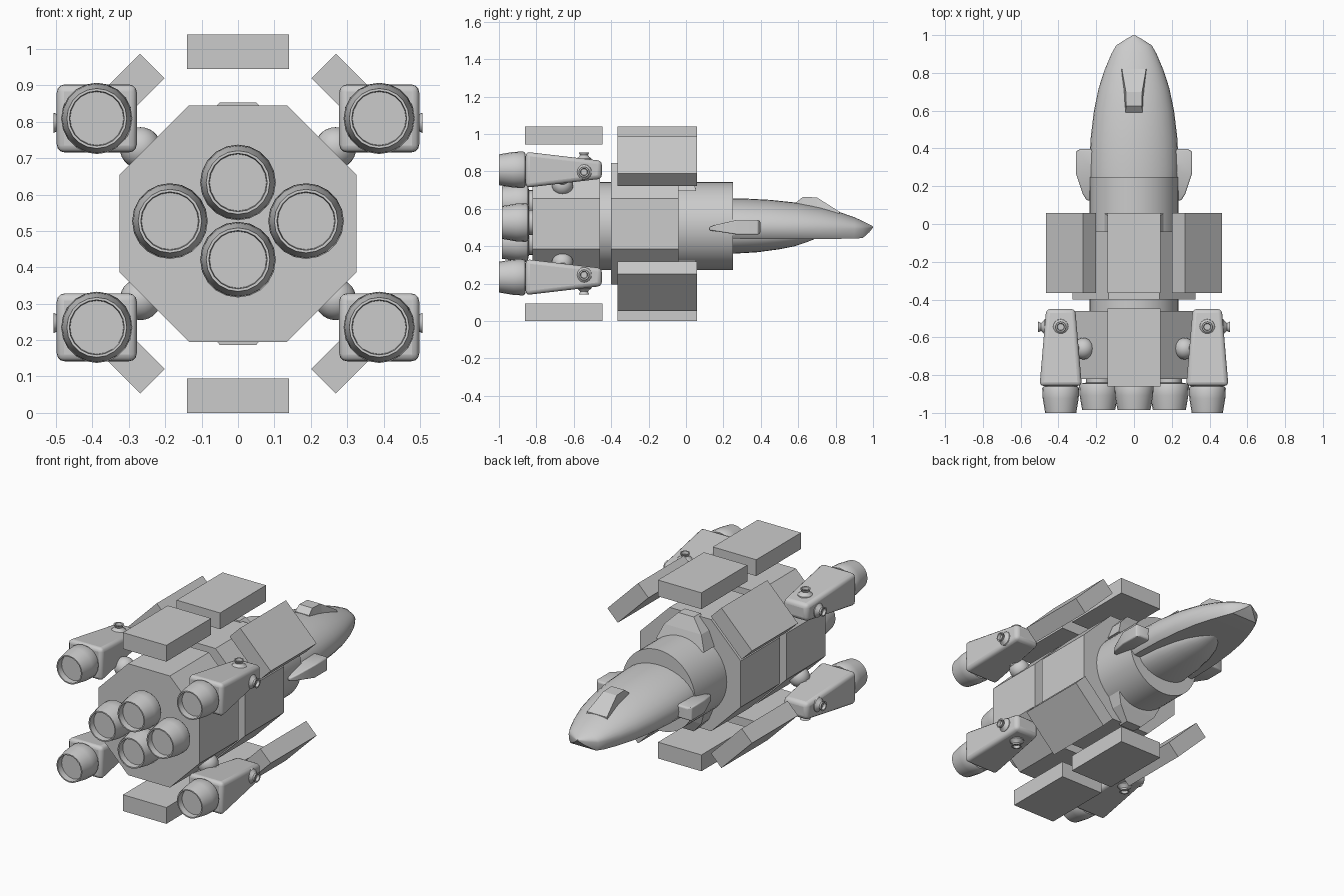
import bpy, bmesh, math
from mathutils import Matrix, Vector

if "Cube" in bpy.data.objects:
    bpy.data.objects.remove(bpy.data.objects["Cube"])

CZ = 0.52        # axis height of octagons and panels
CORE_Z = 0.508   # axis height of the core tube


def finish(name, bm, smooth=None, bevel=0):
    bmesh.ops.recalc_face_normals(bm, faces=bm.faces)
    me = bpy.data.meshes.new(name)
    bm.to_mesh(me)
    bm.free()
    ob = bpy.data.objects.new(name, me)
    bpy.context.collection.objects.link(ob)
    if bevel:
        m = ob.modifiers.new("bevel", 'BEVEL')
        m.width, m.segments = bevel, 3
    if smooth:
        bpy.ops.object.select_all(action='DESELECT')
        bpy.context.view_layer.objects.active = ob
        ob.select_set(True)
        bpy.ops.object.shade_smooth_by_angle(angle=math.radians(smooth))
    return ob


def loft(name, rings, smooth=None, bevel=0):
    """Skin a list of equal-length point rings and cap both ends."""
    bm = bmesh.new()
    vs = [[bm.verts.new(p) for p in r] for r in rings]
    n = len(rings[0])
    for a, b in zip(vs, vs[1:]):
        for i in range(n):
            j = (i + 1) % n
            bm.faces.new((a[i], a[j], b[j], b[i]))
    bm.faces.new(vs[0])
    bm.faces.new(vs[-1])
    return finish(name, bm, smooth, bevel)


def turned(name, base, axis, profile, n=24, phase=0.0, smooth=35):
    """Solid of (distance along axis, radius) pairs."""
    rot = Vector((0, 0, 1)).rotation_difference(Vector(axis)).to_matrix()
    rings = []
    for d, r in profile:
        rings.append([Vector(base) + rot @ Vector((r * math.cos(phase + math.tau * i / n),
                      r * math.sin(phase + math.tau * i / n), d)) for i in range(n)])
    return loft(name, rings, smooth)


def rect(y, x0, x1, z0, z1):
    return [(x0, y, z0), (x1, y, z0), (x1, y, z1), (x0, y, z1)]


# Core tube and the two octagonal hull blocks
turned("core_tube", (0, 0, CORE_Z), (0, 1, 0), [(-0.8, 0.235), (0.25, 0.235)], 48)
R8 = 0.325 / math.cos(math.pi / 8)
for name, y0, y1 in (("rear_octagon", -0.82, -0.46), ("mid_octagon", -0.40, -0.04)):
    turned(name, (0, 0, CZ), (0, 1, 0), [(y0, R8), (y1, R8)], 8, math.pi / 8, None)


# Floating armour panels around the axis
def panel(name, angle, y0, y1):
    m = Matrix.Translation((0, 0, CZ)) @ Matrix.Rotation(math.radians(angle), 4, 'Y')
    loft(name, [[m @ Vector(p) for p in rect(y, -0.14, 0.14, 0.425, 0.52)] for y in (y0, y1)])


for a in (0, 45, 135, 180, 225, 315):
    panel(f"front_panel_{a}", a, -0.365, 0.058)
for a in (0, 180):
    panel(f"rear_panel_{a}", a, -0.86, -0.447)

# Tapered brackets joining octagon and core, top and bottom
for s, tag in ((1, "top"), (-1, "bottom")):
    loft(f"{tag}_bracket", [
        [(-w, -0.06, CZ + s * h), (w, -0.06, CZ + s * h), (w, y, CZ + s * h), (-w, y, CZ + s * h)]
        for w, y, h in ((0.155, 0.055, 0.175), (0.12, 0.03, 0.26), (0.05, 0.0, 0.333))])


# Engine nozzles: tapered bells, open at the back
def nozzle(name, x, z, y_front, y_back, r):
    L = y_front - y_back
    turned(name, (x, y_front, z), (0, -1, 0),
           [(-0.05, r * 0.65), (-0.005, r * 0.65), (0, r * 0.93), (0.012, r), (L * 0.45, r * 0.97),
            (L, r * 0.84), (L, r * 0.77), (L - 0.035, r * 0.75)], 20)


for i, (x, z) in enumerate(((-0.187, 0.527), (0.187, 0.527), (0, 0.633), (0, 0.421))):
    nozzle(f"main_engine_{i + 1}", x, z, -0.845, -0.985, 0.104)

# Four corner pods with nozzle, mounting ball and two small thrusters
for sx in (-1, 1):
    for sz in (-1, 1):
        tag = ("left" if sx < 0 else "right") + ("_lower" if sz < 0 else "_upper")
        px, pz = sx * 0.388, 0.522 + sz * 0.287
        loft(f"{tag}_pod", [rect(y, px - w, px + w, pz - h, pz + h) for y, w, h in
             ((-0.857, 0.112, 0.096), (-0.45, 0.077, 0.048))], 35, 0.022)
        nozzle(f"{tag}_pod_nozzle", px, pz, -0.86, -1.0, 0.098)
        bm = bmesh.new()
        bmesh.ops.create_uvsphere(bm, u_segments=24, v_segments=14, radius=0.057,
                                  matrix=Matrix.Translation((sx * 0.268, -0.66, CZ + sz * 0.208)))
        finish(f"{tag}_mount_ball", bm, 40)
        # strut between ball and pod
        a = Vector((sx * 0.268, -0.66, CZ + sz * 0.208))
        d = Vector((px, -0.66, pz)) - a
        turned(f"{tag}_strut", a, d.normalized(), [(0, 0.03), (d.length, 0.03)], 16)
        thruster = [(0, 0.043), (0.012, 0.04), (0.022, 0.027), (0.03, 0.021), (0.045, 0.028),
                    (0.045, 0.02), (0.03, 0.017)]
        turned(f"{tag}_vertical_thruster", (px, -0.545, pz + sz * 0.048), (0, 0, sz), thruster, 16)
        turned(f"{tag}_side_thruster", (sx * 0.462, -0.545, pz - sz * 0.012), (sx, 0, 0), thruster, 16)


# Nose hull: domed top, flat underside
def nose_ring(y, w, top, mid, bot):
    up = [(w * math.cos(math.pi * i / 16), y, mid + (top - mid) * math.sin(math.pi * i / 16))
          for i in range(17)]
    low = [(-0.97 * w, y, mid + 0.6 * (bot - mid)), (-0.88 * w, y, bot),
           (0.88 * w, y, bot), (0.97 * w, y, mid + 0.6 * (bot - mid))]
    return up + low


loft("nose_hull", [nose_ring(*s) for s in (
    (-0.02, 0.20, 0.64, 0.50, 0.445), (0.15, 0.232, 0.655, 0.50, 0.442),
    (0.30, 0.236, 0.656, 0.50, 0.44), (0.45, 0.230, 0.648, 0.50, 0.44),
    (0.60, 0.212, 0.632, 0.498, 0.44), (0.72, 0.187, 0.610, 0.496, 0.44),
    (0.82, 0.154, 0.583, 0.494, 0.44), (0.90, 0.120, 0.555, 0.493, 0.441),
    (0.945, 0.095, 0.535, 0.493, 0.444), (0.98, 0.04, 0.517, 0.497, 0.475),
    (1.0, 0.004, 0.506, 0.503, 0.50))], 35)


# Teardrop belly bulge under the nose
def oval(y, w, h):
    return [(w * math.cos(math.tau * i / 28), y, 0.46 + h * math.sin(math.tau * i / 28))
            for i in range(28)]


loft("belly_bulge", [oval(*s) for s in (
    (0.1, 0.17, 0.10), (0.25, 0.17, 0.10), (0.38, 0.16, 0.092), (0.5, 0.135, 0.076),
    (0.58, 0.108, 0.06), (0.65, 0.07, 0.037), (0.69, 0.035, 0.02), (0.72, 0.005, 0.003))], 40)

# Cockpit canopy
loft("cockpit_canopy", [[(-b, y, 0.55), (b, y, 0.55), (t, y, z), (-t, y, z)] for y, b, t, z in (
    (0.59, 0.052, 0.045, 0.635), (0.625, 0.055, 0.042, 0.664), (0.70, 0.062, 0.043, 0.661),
    (0.82, 0.072, 0.064, 0.585))])

# Side intakes on the nose, tapering backwards
for s, tag in ((-1, "left"), (1, "right")):
    loft(f"{tag}_intake", [rect(y, *sorted((s * 0.2, s * x)), z0, z1) for y, x, z0, z1 in (
        (0.125, 0.25, 0.485, 0.502), (0.16, 0.272, 0.48, 0.515), (0.27, 0.308, 0.463, 0.54),
        (0.385, 0.308, 0.463, 0.54), (0.397, 0.285, 0.468, 0.535))], 30, 0.006)
